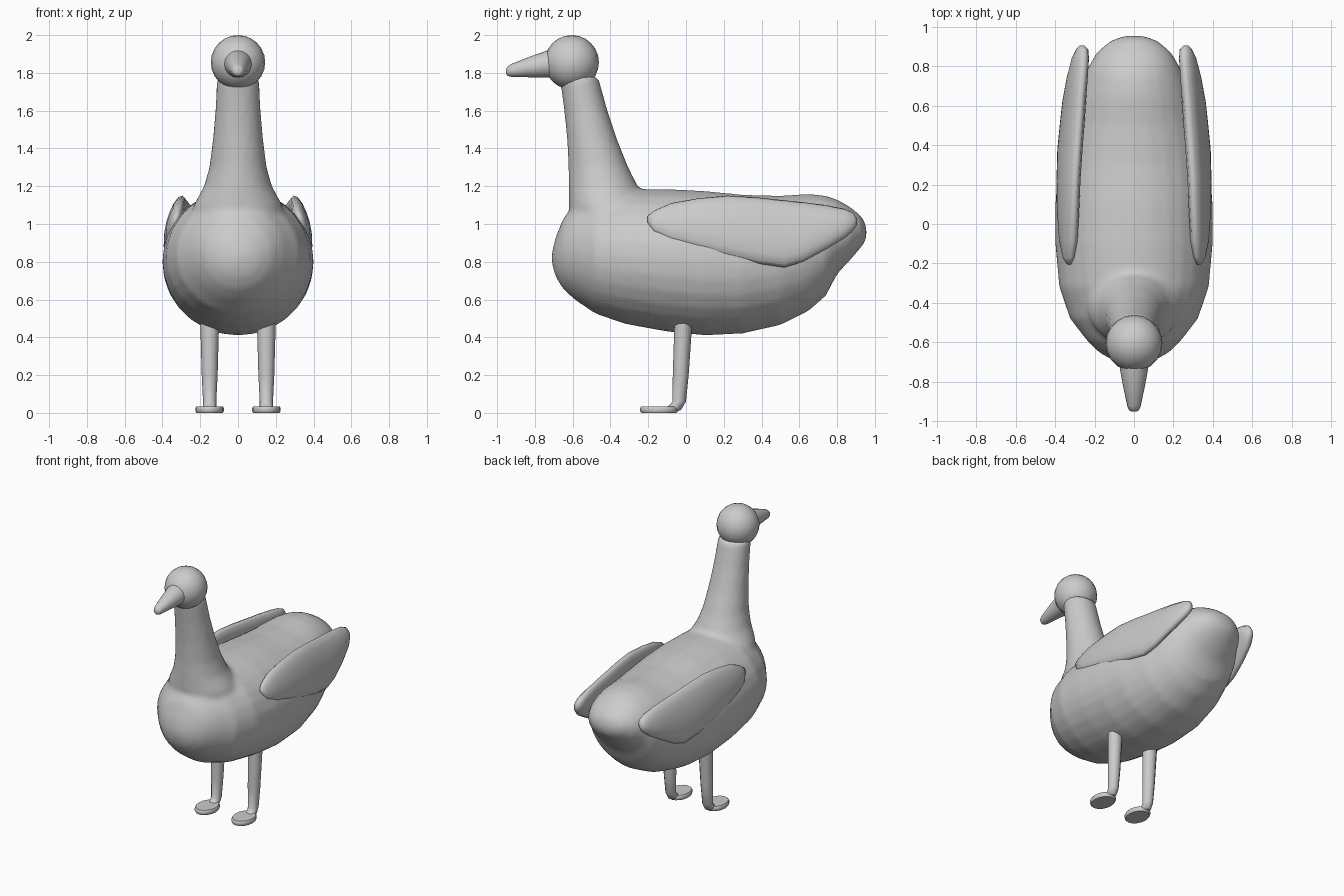
import bpy, bmesh, math
from mathutils import Vector

if "Cube" in bpy.data.objects:
    bpy.data.objects.remove(bpy.data.objects["Cube"])


def loft(bm, rings, sides):
    """Skin elliptical rings given as (centre, half-axis u, half-axis v)."""
    loops = []
    for c, u, v in rings:
        c, u, v = Vector(c), Vector(u), Vector(v)
        loops.append([bm.verts.new(c + u * math.cos(a) + v * math.sin(a))
                      for a in (2 * math.pi * i / sides for i in range(sides))])
    for a, b in zip(loops, loops[1:]):
        for i in range(sides):
            j = (i + 1) % sides
            bm.faces.new((a[i], a[j], b[j], b[i]))
    bm.faces.new(loops[0][::-1])
    bm.faces.new(loops[-1])


def finish(name, bm, angle=50):
    bmesh.ops.recalc_face_normals(bm, faces=bm.faces)
    me = bpy.data.meshes.new(name)
    bm.to_mesh(me)
    bm.free()
    ob = bpy.data.objects.new(name, me)
    bpy.context.collection.objects.link(ob)
    bpy.ops.object.select_all(action='DESELECT')
    ob.select_set(True)
    bpy.context.view_layer.objects.active = ob
    bpy.ops.object.shade_smooth_by_angle(angle=math.radians(angle))
    return ob


# Body: y, bottom z, top z, half width
body = [(-.71, .79, .85, .03), (-.69, .72, .93, .11), (-.65, .655, 1.03, .18),
        (-.59, .60, 1.10, .24), (-.48, .525, 1.15, .325), (-.32, .47, 1.185, .38),
        (-.1, .43, 1.185, .40), (.1, .41, 1.175, .40), (.3, .42, 1.155, .385),
        (.5, .465, 1.15, .345), (.65, .54, 1.16, .30), (.74, .62, 1.15, .265),
        (.80, .735, 1.13, .23), (.87, .81, 1.09, .19), (.93, .88, 1.04, .12),
        (.955, .92, .99, .05)]
bm = bmesh.new()
loft(bm, [((0, y, (a + b) / 2), (w, 0, 0), (0, 0, (b - a) / 2))
          for y, a, b, w in body], 28)

# Neck, flaring into the body: z, front y, back y, half width
neck = [(.95, -.60, -.15, .27), (1.1, -.62, -.20, .235), (1.2, -.622, -.255, .18),
        (1.3, -.622, -.305, .152), (1.45, -.63, -.365, .133),
        (1.6, -.645, -.415, .12), (1.78, -.67, -.465, .112)]
loft(bm, [((0, (f + b) / 2, z), (w, 0, 0), (0, (b - f) / 2, 0))
          for z, f, b, w in neck], 28)
goose = finish("body_and_neck", bm, 70)
blend = goose.modifiers.new("blend", 'REMESH')
blend.mode = 'VOXEL'
blend.voxel_size = .02
blend.use_smooth_shade = True
relax = goose.modifiers.new("relax", 'SMOOTH')
relax.factor = .5
relax.iterations = 4

# Head
bm = bmesh.new()
bmesh.ops.create_uvsphere(bm, u_segments=20, v_segments=12, radius=.144)
bmesh.ops.translate(bm, verts=bm.verts, vec=(0, -.605, 1.856))
finish("head", bm)

# Beak: y, centre z, radius
bm = bmesh.new()
loft(bm, [((0, y, z), (r, 0, 0), (0, 0, r)) for y, z, r in
          [(-.66, 1.85, .078), (-.74, 1.846, .071), (-.84, 1.829, .052),
           (-.925, 1.813, .034), (-.945, 1.809, .025), (-.952, 1.808, .012)]], 16)
finish("beak", bm)

# Wings: y, top x, top z, bottom x, bottom z, half thickness
wing = [(-.205, .325, 1.04, .335, 1.01, .01), (-.17, .315, 1.07, .35, .955, .026),
        (-.08, .305, 1.11, .362, .905, .04), (.06, .30, 1.135, .37, .865, .046),
        (.22, .295, 1.15, .37, .825, .05), (.38, .285, 1.14, .365, .79, .052),
        (.52, .275, 1.125, .35, .77, .052), (.62, .268, 1.115, .34, .80, .05),
        (.74, .257, 1.10, .32, .865, .046), (.84, .25, 1.08, .295, .925, .04),
        (.885, .252, 1.06, .275, .965, .03), (.905, .26, 1.03, .268, .995, .012)]
for side, s in (("left", 1), ("right", -1)):
    bm = bmesh.new()
    rings = []
    for y, xt, zt, xb, zb, t in wing:
        top, low = Vector((s * xt, y, zt)), Vector((s * xb, y, zb))
        v = (top - low) / 2
        n = Vector((v.z, 0, -v.x)).normalized() * t
        rings.append(((top + low) / 2, n, v))
    loft(bm, rings, 16)
    finish(side + "_wing", bm, 70)

    # Leg with bent ankle
    x = s * .15
    bm = bmesh.new()
    loft(bm, [((x, -.012, .52), (.051, 0, 0), (0, .048, 0)),
              ((x, -.028, .2), (.042, 0, 0), (0, .042, 0)),
              ((x, -.036, .06), (.035, 0, 0), (0, .036, 0)),
              ((x, -.055, .03), (.035, 0, 0), (0, .026, -.018)),
              ((x, -.1, .02), (.035, 0, 0), (0, 0, -.013))], 12)
    finish(side + "_leg", bm)

    # Flat oval foot
    bm = bmesh.new()
    loft(bm, [((x, -.143, z), (.075 * k, 0, 0), (0, .1 * k, 0))
              for z, k in ((0, .93), (.009, 1), (.026, 1), (.035, .93))], 16)
    finish(side + "_foot", bm)
